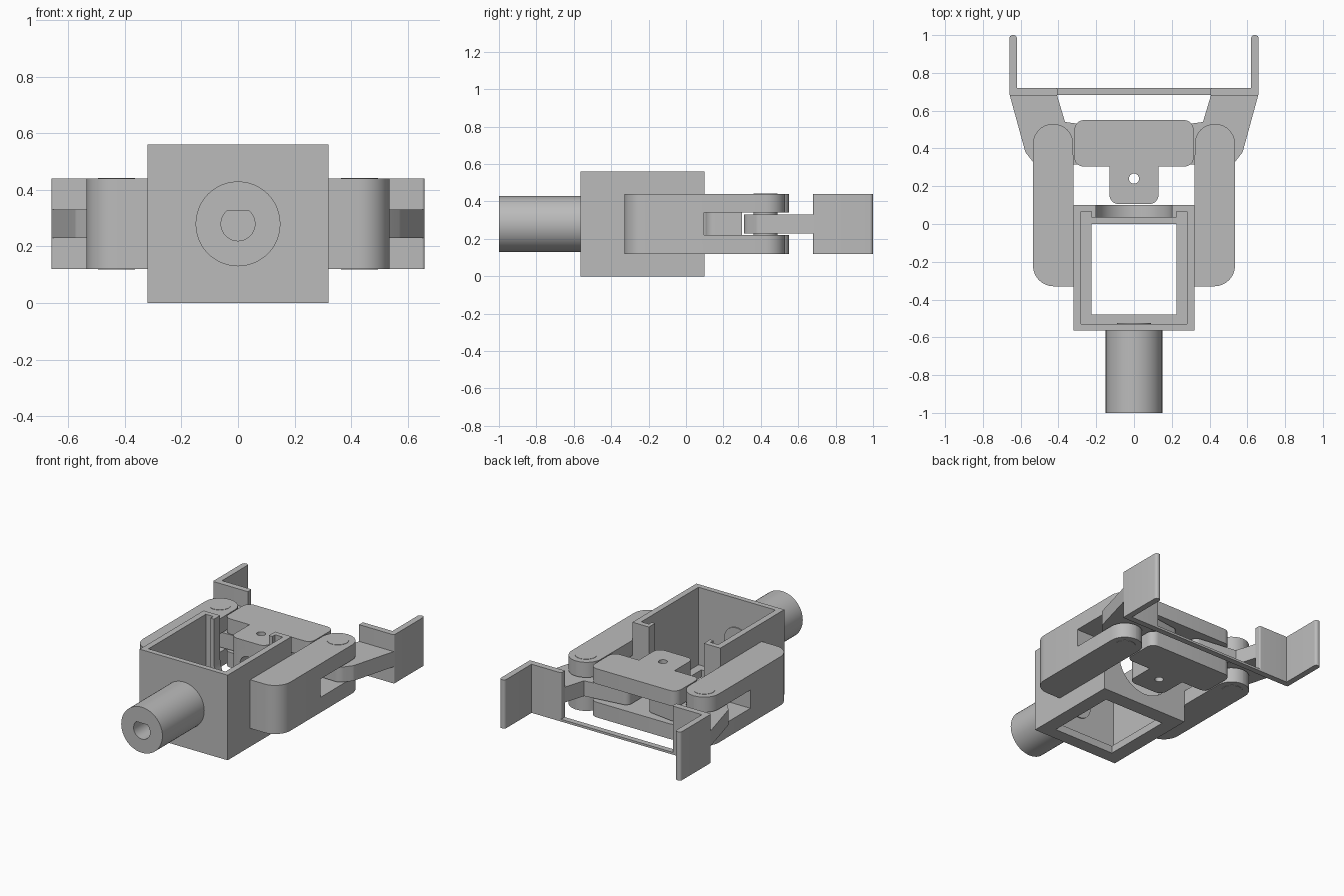
import bpy, bmesh, math
from mathutils import Vector, Matrix

cube = bpy.data.objects.get("Cube")
if cube:
    bpy.data.objects.remove(cube, do_unlink=True)

GREY = (0.5, 0.5, 0.5, 1)
mat = bpy.data.materials.new("plain grey")
mat.use_nodes = True
mat.diffuse_color = GREY
mat.node_tree.nodes["Principled BSDF"].inputs["Base Color"].default_value = GREY


def rounded(points, steps=8):
    """Outline in which any (x, y, r) corner becomes an arc."""
    out = []
    for i, p in enumerate(points):
        c = Vector(p[:2])
        if len(p) == 2:
            out.append(c)
            continue
        a = (Vector(points[i - 1][:2]) - c).normalized()
        b = (Vector(points[(i + 1) % len(points)][:2]) - c).normalized()
        half = a.angle(b) / 2
        mid = c + (a + b).normalized() * p[2] / math.sin(half)
        d = p[2] / math.tan(half)
        start, end = c + a * d - mid, c + b * d - mid
        sweep = start.angle(end)
        for k in range(steps + 1):
            t = k / steps
            out.append(mid + (start * math.sin((1 - t) * sweep)
                              + end * math.sin(t * sweep)) / math.sin(sweep))
    return out


def finish(name, bm):
    bmesh.ops.recalc_face_normals(bm, faces=bm.faces)
    mesh = bpy.data.meshes.new(name)
    bm.to_mesh(mesh)
    bm.free()
    mesh.materials.append(mat)
    obj = bpy.data.objects.new(name, mesh)
    bpy.context.collection.objects.link(obj)
    return obj


def prism(name, points, z0, z1, side=1):
    bm = bmesh.new()
    face = bm.faces.new([bm.verts.new((p.x * side, p.y, z0)) for p in rounded(points)])
    top = bmesh.ops.extrude_face_region(bm, geom=[face])["geom"]
    bmesh.ops.translate(bm, vec=(0, 0, z1 - z0),
                        verts=[v for v in top if isinstance(v, bmesh.types.BMVert)])
    return finish(name, bm)


def box(name, x0, x1, y0, y1, z0, z1):
    return prism(name, [(x0, y0), (x1, y0), (x1, y1), (x0, y1)], z0, z1)


def rod(name, r, start, end, segments=48):
    start, end = Vector(start), Vector(end)
    axis = end - start
    turn = axis.to_track_quat('Z', 'Y').to_matrix().to_4x4()
    bm = bmesh.new()
    bmesh.ops.create_cone(bm, cap_ends=True, segments=segments, radius1=r, radius2=r,
                          depth=axis.length,
                          matrix=Matrix.Translation((start + end) / 2) @ turn)
    return finish(name, bm)


def combine(obj, other, operation='DIFFERENCE'):
    mod = obj.modifiers.new("cut", 'BOOLEAN')
    mod.operation, mod.solver, mod.object = operation, 'EXACT', other
    bpy.context.view_layer.objects.active = obj
    bpy.ops.object.modifier_apply(modifier=mod.name)
    bpy.data.objects.remove(other, do_unlink=True)


MID = 0.28            # height of the drive axis
LOW, HIGH = 0.12, 0.44  # height range of arms and jaws
SLOT = (0.22, 0.34)

# Open housing with corner grooves, a floor window and a U-shaped rear notch
housing = box("housing", -0.32, 0.32, -0.565, 0.1, 0, 0.56)
half = [(0.28, -0.53), (0.28, 0.065), (0.225, 0.065), (0.225, 0.035)]
combine(housing, prism("cavity", half + [(-x, y) for x, y in reversed(half)], 0.05, 0.7))
combine(housing, box("window", -0.225, 0.225, -0.48, 0, -0.1, 0.2))
combine(housing, rod("notch_round", 0.2, (0, 0.01, MID), (0, 0.2, MID)))
combine(housing, box("notch_top", -0.2, 0.2, 0.01, 0.2, MID, 0.7))

# Input shaft with a D-shaped socket, and its inner boss
shaft = rod("input_shaft", 0.15, (0, -1, MID), (0, -0.56, MID))
socket = rod("socket", 0.06, (0, -1.1, MID), (0, -0.57, MID))
combine(socket, box("socket_flat", -0.1, 0.1, -1.2, -0.5, 0.325, 0.5))
combine(shaft, socket)
rod("shaft_boss", 0.09, (0, -0.54, MID), (0, -0.523, MID))

# T-shaped slider with a slotted head, a drive bore and a screw hole
edge = [(0.13, 0.105, 0.05), (0.13, 0.305), (0.315, 0.305, 0.045), (0.315, 0.55, 0.05)]
slider = prism("slider", edge + [(-p[0], *p[1:]) for p in reversed(edge)], LOW, HIGH)
combine(slider, box("head_slot", -0.5, 0.5, 0.3, 0.7, *SLOT))
combine(slider, rod("bore", 0.06, (0, 0, MID), (0, 0.4, MID)))
combine(slider, rod("screw_hole", 0.027, (0, 0.24, 0), (0, 0.24, 0.6), 24))

for side, label in ((1, "left"), (-1, "right")):
    # Side arm forked around the jaw lever
    arm = prism(label + "_arm", [(0.32, -0.33), (0.535, -0.33, 0.11), (0.535, 0.53, 0.106),
                                 (0.322, 0.53, 0.106)], LOW, HIGH, side)
    combine(arm, box("fork_slot", -0.7, 0.7, 0.095, 0.7, *SLOT))
    # Pivot pin
    rod(label + "_pivot_pin", 0.065, (side * 0.43, 0.425, LOW - 0.002),
        (side * 0.43, 0.425, HIGH + 0.002))
    # Bell-crank lever reaching into the slider
    prism(label + "_lever", [(0.07, 0.32, 0.04), (0.52, 0.31, 0.06), (0.575, 0.38, 0.04),
                             (0.66, 0.69), (0.41, 0.69), (0.365, 0.54), (0.07, 0.5, 0.04)],
          0.23, 0.33, side)
    # L-shaped gripping finger
    prism(label + "_finger", [(0.405, 0.68), (0.66, 0.68, 0.01), (0.66, 1, 0.018),
                              (0.62, 1, 0.018), (0.62, 0.72), (0.405, 0.72, 0.01)],
          LOW, HIGH, side)

# Thin strip joining the fingers
box("finger_tie", -0.41, 0.41, 0.682, 0.72, LOW, LOW + 0.015)

# Smooth round surfaces, keep edges sharp
for obj in bpy.context.scene.objects:
    if obj.type == 'MESH':
        obj.select_set(True)
        bpy.context.view_layer.objects.active = obj
bpy.ops.object.shade_smooth_by_angle(angle=math.radians(30))
